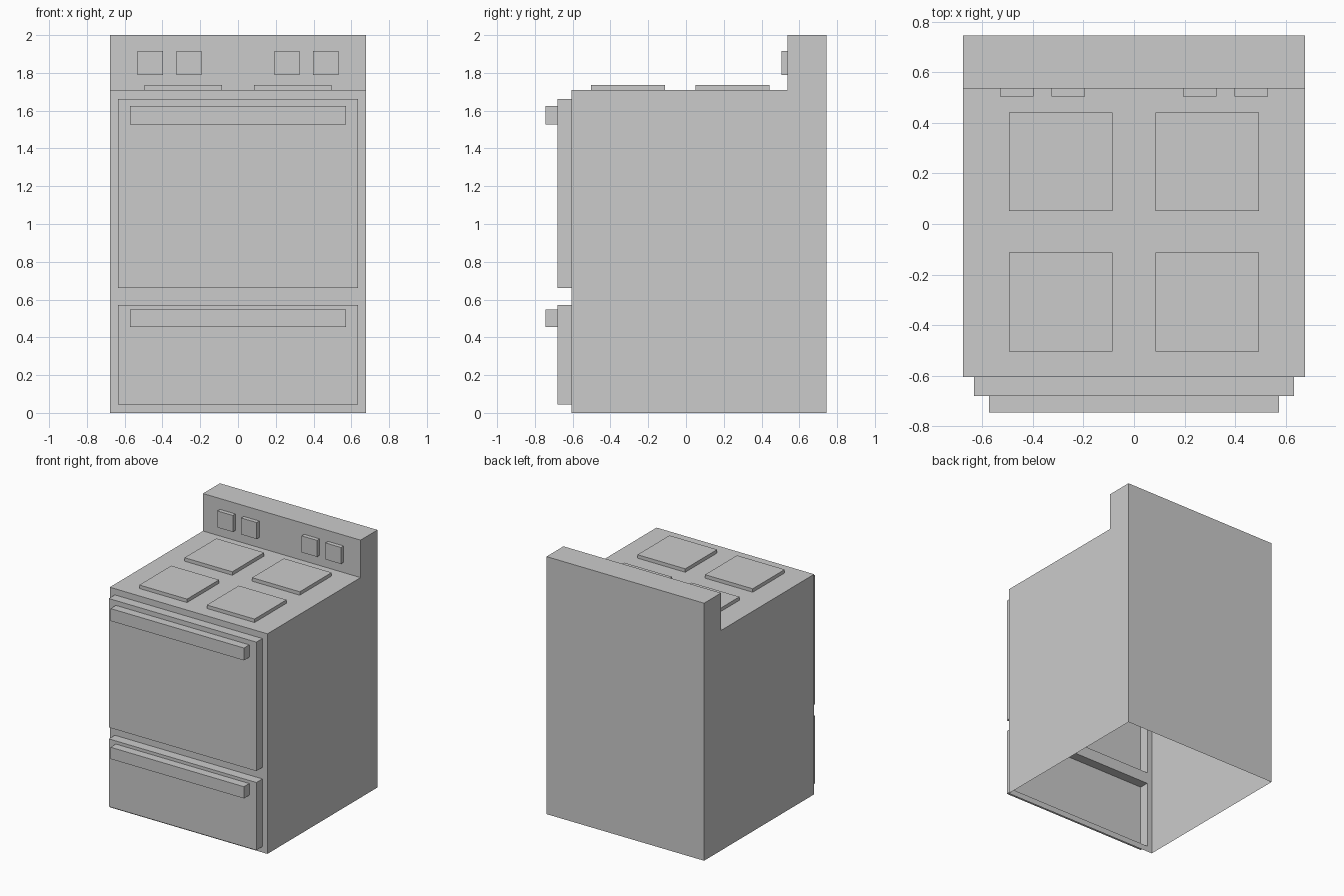
import bpy, bmesh
from mathutils import Vector

if "Cube" in bpy.data.objects:
    bpy.data.objects.remove(bpy.data.objects["Cube"])

W = 0.677                        # half width of the body
FRONT, DOOR, HANDLE = -0.606, -0.68, -0.745
SPLASH, BACK = 0.537, 0.745
COOKTOP, TOP = 1.709, 2.0
PANEL_W = 0.634
PANELS = [(0.045, 0.571), (0.66, 1.661)]   # drawer, oven door


def finish(name, bm):
    mesh = bpy.data.meshes.new(name)
    bm.to_mesh(mesh)
    bm.free()
    obj = bpy.data.objects.new(name, mesh)
    bpy.context.collection.objects.link(obj)
    return obj


def box(name, x, y, z):
    bm = bmesh.new()
    bmesh.ops.create_cube(bm, size=1)
    for v in bm.verts:
        v.co = [r[0] if c < 0 else r[1] for c, r in zip(v.co, (x, y, z))]
    return finish(name, bm)


# Body shell: side profile swept across the width, open underneath
bm = bmesh.new()
profile = [(FRONT, 0), (BACK, 0), (BACK, TOP), (SPLASH, TOP),
           (SPLASH, COOKTOP), (FRONT, COOKTOP)]
side = bm.faces.new([bm.verts.new((-W, y, z)) for y, z in profile])
ext = bmesh.ops.extrude_face_region(bm, geom=[side], use_keep_orig=True)
bmesh.ops.translate(bm, vec=(2 * W, 0, 0),
                    verts=[g for g in ext["geom"] if isinstance(g, bmesh.types.BMVert)])
bmesh.ops.recalc_face_normals(bm, faces=bm.faces)
bottom = [f for f in bm.faces if f.normal.z < -0.9]
bmesh.ops.delete(bm, geom=bottom, context='FACES')


def front_faces():
    return [f for f in bm.faces if f.normal.y < -0.9
            and abs(f.calc_center_median().y - FRONT) < 0.01]


# Oven door and drawer: cut the front into a frame, then pull the panels out
cuts = [(Vector((x, 0, 0)), Vector((1, 0, 0))) for x in (-PANEL_W, PANEL_W)]
cuts += [(Vector((0, 0, z)), Vector((0, 0, 1))) for pair in PANELS for z in pair]
for co, no in cuts:
    faces = front_faces()
    geom = faces + list({e for f in faces for e in f.edges}) \
                 + list({v for f in faces for v in f.verts})
    bmesh.ops.bisect_plane(bm, geom=geom, plane_co=co, plane_no=no)
panels = []
for f in front_faces():
    c = f.calc_center_median()
    if abs(c.x) < 0.1 and any(a < c.z < b for a, b in PANELS):
        panels.append(f)
pulled = bmesh.ops.extrude_discrete_faces(bm, faces=panels)["faces"]
bmesh.ops.translate(bm, vec=(0, DOOR - FRONT, 0),
                    verts=list({v for f in pulled for v in f.verts}))
finish("stove_body", bm)

# Handles
box("drawer_handle", (-0.573, 0.573), (HANDLE, DOOR), (0.456, 0.547))
box("door_handle", (-0.573, 0.573), (HANDLE, DOOR), (1.528, 1.624))

# Burners and knobs, mirrored left and right
for label, s in (("left", -1), ("right", 1)):
    def span(a, b):
        return sorted((s * a, s * b))
    for row, y in (("front", (-0.504, -0.112)), ("back", (0.051, 0.442))):
        box(f"{row}_{label}_burner", span(0.085, 0.495), y, (COOKTOP, 1.736))
    for pos, x in (("inner", (0.193, 0.326)), ("outer", (0.398, 0.531))):
        box(f"{pos}_{label}_knob", span(*x), (0.505, SPLASH), (1.788, 1.916))
